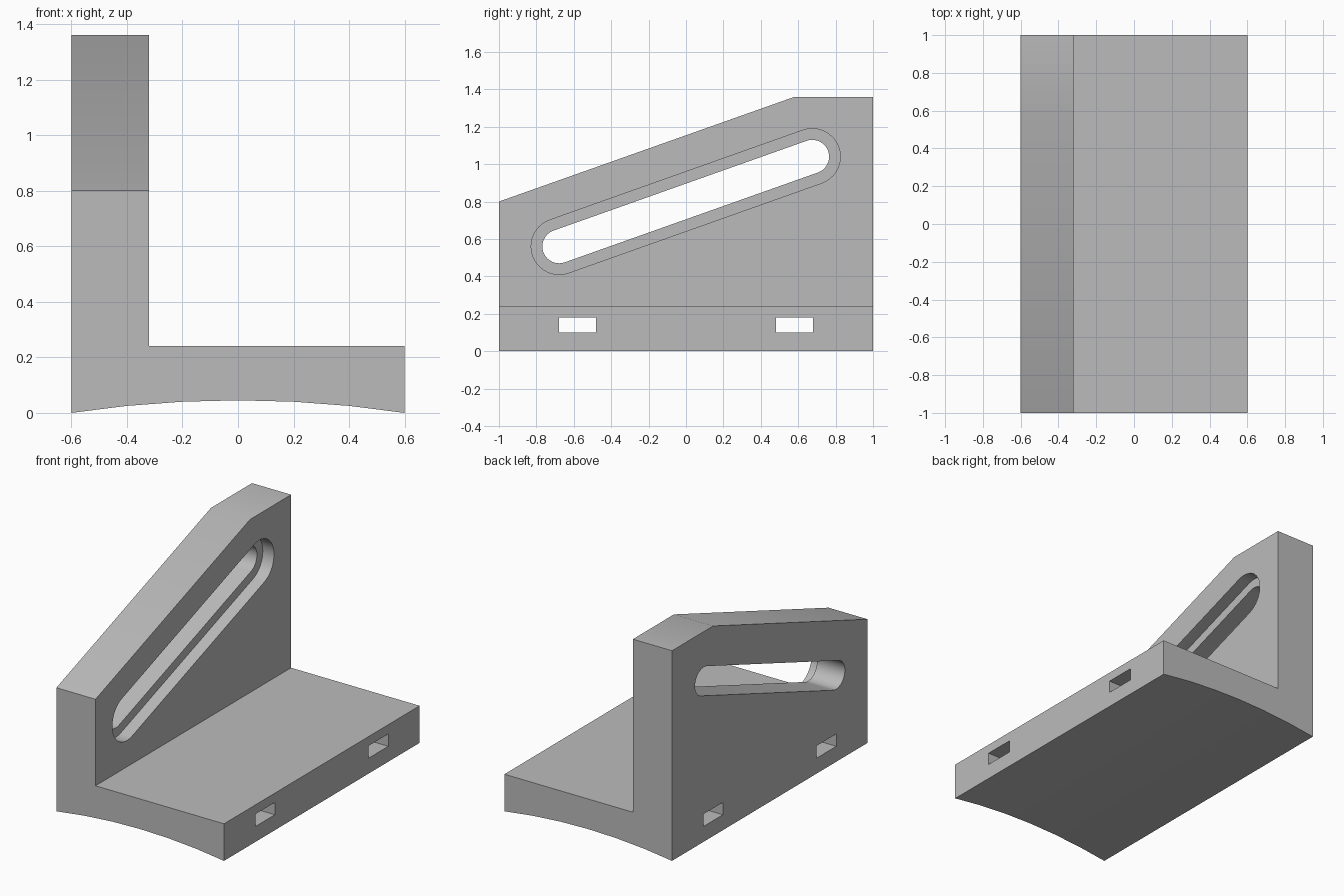
import bpy
import bmesh
from math import atan2, cos, sin, pi, sqrt
from mathutils import Vector

cube = bpy.data.objects.get("Cube")
if cube:
    bpy.data.objects.remove(cube, do_unlink=True)

# Single plain grey
grey = bpy.data.materials.new("plain grey")
grey.use_nodes = True
colour = (0.5, 0.5, 0.5, 1)
grey.diffuse_color = colour
grey.node_tree.nodes["Principled BSDF"].inputs["Base Color"].default_value = colour


def prism(name, points, start, end):
    """Extrude a closed outline of 3D points from start to end offset."""
    bm = bmesh.new()
    start, end = Vector(start), Vector(end)
    face = bm.faces.new([bm.verts.new(Vector(p) + start) for p in points])
    grown = bmesh.ops.extrude_face_region(bm, geom=[face])
    bmesh.ops.translate(bm, vec=end - start,
                        verts=[v for v in grown["geom"] if isinstance(v, bmesh.types.BMVert)])
    bmesh.ops.recalc_face_normals(bm, faces=bm.faces)
    mesh = bpy.data.meshes.new(name)
    bm.to_mesh(mesh)
    bm.free()
    mesh.materials.append(grey)
    obj = bpy.data.objects.new(name, mesh)
    bpy.context.collection.objects.link(obj)
    return obj


def side_cutter(name, outline, x0, x1):
    """Cutter with a (y, z) outline that runs along x."""
    return prism(name, [(0, y, z) for y, z in outline], (x0, 0, 0), (x1, 0, 0))


def slot(centre_a, centre_b, radius, steps=20):
    """Outline of a round-ended slot between two centres."""
    angle = atan2(centre_b[1] - centre_a[1], centre_b[0] - centre_a[0])
    outline = []
    for (y, z), turn in ((centre_b, angle - pi / 2), (centre_a, angle + pi / 2)):
        for i in range(steps + 1):
            t = turn + pi * i / steps
            outline.append((y + radius * cos(t), z + radius * sin(t)))
    return outline


# L-shaped body with a shallow arched underside
HALF, WALL, BASE, TOP = 0.6, -0.32, 0.24, 1.36
ARCH = 4.0
drop = sqrt(ARCH ** 2 - HALF ** 2)
arch = [(-HALF + 0.2 * i) for i in range(7)]
profile = [(x, 0, sqrt(ARCH ** 2 - x * x) - drop) for x in arch]
profile += [(HALF, 0, BASE), (WALL, 0, BASE), (WALL, 0, TOP), (-HALF, 0, TOP)]
bracket = prism("angle_bracket", profile, (0, -1, 0), (0, 1, 0))

# Sloping top of the upright wall
slope = (TOP - 0.8) / 1.58
cutters = [side_cutter("slope_cutter",
                       [(-1.2, 0.8 - 0.2 * slope), (0.88, TOP + 0.3 * slope),
                        (0.88, 2), (-1.2, 2)], -0.8, 0.0)]

# Slanted slot with a wider recess on the inner face
low, high = (-0.678, 0.56), (0.675, 1.04)
cutters.append(side_cutter("slot_cutter", slot(low, high, 0.09), -0.8, 0.0))
cutters.append(side_cutter("recess_cutter", slot(low, high, 0.15), WALL - 0.08, 0.0))

# Two rectangular channels through the base
for y in (-0.58, 0.58):
    cutters.append(side_cutter("channel_cutter",
                               [(y - 0.1, 0.1), (y + 0.1, 0.1),
                                (y + 0.1, 0.18), (y - 0.1, 0.18)], -0.8, 0.8))

bpy.ops.object.select_all(action="DESELECT")
bracket.select_set(True)
bpy.context.view_layer.objects.active = bracket
for cutter in cutters:
    cutter.hide_render = True
    cut = bracket.modifiers.new("cut", "BOOLEAN")
    cut.operation = "DIFFERENCE"
    cut.solver = "EXACT"
    cut.object = cutter
    bpy.ops.object.modifier_apply(modifier=cut.name)
    bpy.data.objects.remove(cutter, do_unlink=True)

bpy.ops.object.shade_smooth_by_angle()
